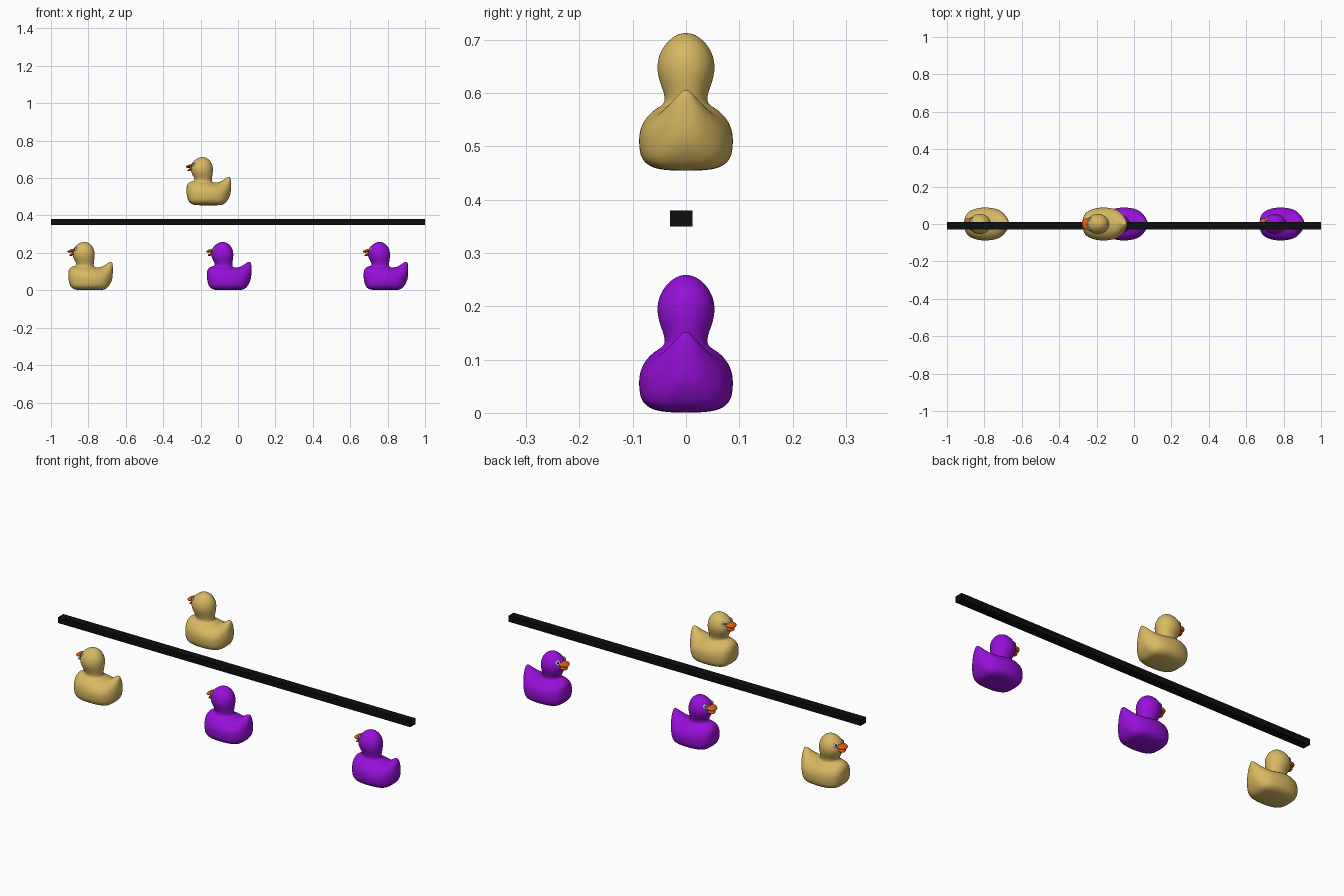
import bpy, bmesh, math
from mathutils import Vector, Matrix

if "Cube" in bpy.data.objects:
    bpy.data.objects.remove(bpy.data.objects["Cube"])


def material(name, rgb):
    m = bpy.data.materials.new(name)
    m.diffuse_color = (*rgb, 1)
    m.use_nodes = True
    m.node_tree.nodes["Principled BSDF"].inputs["Base Color"].default_value = m.diffuse_color
    return m


TAN = material("tan", (0.68, 0.48, 0.12))
PURPLE = material("purple", (0.31, 0.005, 0.70))
ORANGE = material("orange", (0.75, 0.11, 0.005))
PALE = material("pale_blue", (0.45, 0.55, 0.68))
BLACK = material("black", (0.004, 0.004, 0.004))


def add(name, mesh, mat, loc=(0, 0, 0)):
    ob = bpy.data.objects.new(name, mesh)
    ob.location = loc
    mesh.materials.clear()
    mesh.materials.append(mat)
    bpy.context.collection.objects.link(ob)
    return ob


def loft(bm, rings):
    """Skin closed rings of points and cap both ends."""
    rows = [[bm.verts.new(p) for p in ring] for ring in rings]
    n = len(rows[0])
    for a, b in zip(rows, rows[1:]):
        for i in range(n):
            j = (i + 1) % n
            bm.faces.new((a[i], a[j], b[j], b[i]))
    bm.faces.new(rows[0][::-1])
    bm.faces.new(rows[-1])


def power(v, e):
    return math.copysign(abs(v) ** e, v)


def body_ring(x, low, mid, high, width, top, n=24):
    """Cross-section with a squarish base; larger top exponent gives a sharper ridge."""
    pts = []
    for i in range(n):
        t = 2 * math.pi * i / n
        c, s = math.cos(t), math.sin(t)
        e = top if s > 0 else 0.6
        h = (high - mid) if s > 0 else (mid - low)
        pts.append((x, width * power(c, e), mid + h * power(s, e)))
    return pts


def neck_ring(z, rx, ry, cx, n=24):
    return [(cx + rx * math.cos(2 * math.pi * i / n),
             ry * math.sin(2 * math.pi * i / n), z) for i in range(n)]


# Body sections along x: x, bottom, widest height, top, half width, ridge
BODY = [
    (-0.118, 0.065, 0.08, 0.10, 0.020, 1.0),
    (-0.111, 0.030, 0.07, 0.118, 0.045, 1.0),
    (-0.096, 0.005, 0.06, 0.130, 0.067, 1.0),
    (-0.060, 0.000, 0.06, 0.134, 0.083, 0.95),
    (-0.020, 0.000, 0.06, 0.134, 0.090, 0.95),
    (0.025, 0.000, 0.06, 0.122, 0.088, 0.95),
    (0.058, 0.000, 0.06, 0.123, 0.081, 1.05),
    (0.084, 0.004, 0.066, 0.140, 0.068, 1.3),
    (0.105, 0.028, 0.080, 0.157, 0.044, 1.35),
    (0.117, 0.055, 0.095, 0.155, 0.025, 1.2),
    (0.121, 0.080, 0.110, 0.142, 0.012, 1.0),
]
# Neck and head sections upward: height, x radius, y radius, centre x
NECK = [
    (0.050, 0.065, 0.065, -0.038), (0.095, 0.062, 0.056, -0.038),
    (0.118, 0.051, 0.044, -0.030), (0.134, 0.046, 0.039, -0.027),
    (0.150, 0.049, 0.043, -0.029), (0.172, 0.058, 0.052, -0.034),
    (0.196, 0.062, 0.056, -0.036), (0.220, 0.057, 0.051, -0.036),
    (0.241, 0.043, 0.038, -0.034), (0.255, 0.022, 0.020, -0.032),
    (0.2595, 0.008, 0.008, -0.032),
]

# Fuse body with neck and head into one smooth skin
bm = bmesh.new()
loft(bm, [body_ring(*s) for s in BODY])
loft(bm, [neck_ring(*s) for s in NECK])
bmesh.ops.recalc_face_normals(bm, faces=bm.faces)
raw = bpy.data.meshes.new("duck_form")
bm.to_mesh(raw)
bm.free()
form = add("duck_form", raw, TAN)
form.modifiers.new("round", 'SUBSURF').levels = 2
remesh = form.modifiers.new("fuse", 'REMESH')
remesh.mode = 'VOXEL'
remesh.voxel_size = 0.005
soften = form.modifiers.new("soften", 'SMOOTH')
soften.factor = 0.5
soften.iterations = 6
bpy.context.view_layer.update()
skin = bpy.data.meshes.new_from_object(
    form.evaluated_get(bpy.context.evaluated_depsgraph_get()))
bpy.data.objects.remove(form)
skin.polygons.foreach_set("use_smooth", [True] * len(skin.polygons))


def ellipsoid(name, centre, radii, rot, mat, loc):
    b = bmesh.new()
    bmesh.ops.create_uvsphere(b, u_segments=20, v_segments=12, radius=1)
    b.transform(Matrix.Translation(centre) @ rot @ Matrix.Diagonal((*radii, 1)))
    me = bpy.data.meshes.new(name)
    b.to_mesh(me)
    b.free()
    me.polygons.foreach_set("use_smooth", [True] * len(me.polygons))
    return add(name, me, mat, loc)


def duck(label, mat, x, z):
    loc = (x, 0, z)
    add(label + "_body", skin.copy(), mat, loc)
    # Open bill
    ellipsoid(label + "_upper_bill", (-0.096, 0, 0.211), (0.026, 0.030, 0.009),
              Matrix.Rotation(math.radians(-12), 4, 'Y'), ORANGE, loc)
    ellipsoid(label + "_lower_bill", (-0.092, 0, 0.194), (0.022, 0.024, 0.007),
              Matrix.Rotation(math.radians(-24), 4, 'Y'), ORANGE, loc)
    # Eyes: thin lens plates laid on the head
    for side, s in (("left", -1), ("right", 1)):
        d = Vector((-0.74, 0.52 * s, 0.42)).normalized()
        c = Vector((-0.036, 0, 0.197)) + Vector((d.x * 0.060, d.y * 0.054, d.z * 0.058))
        rot = d.to_track_quat('Z', 'Y').to_matrix().to_4x4()
        ellipsoid(f"{label}_{side}_eye", c, (0.012, 0.012, 0.004), rot, PALE, loc)
        ellipsoid(f"{label}_{side}_pupil", c + d * 0.002, (0.006, 0.006, 0.0035),
                  rot, BLACK, loc)


duck("left_duck", TAN, -0.79, 0)
duck("middle_duck", PURPLE, -0.049, 0)
duck("right_duck", PURPLE, 0.789, 0)
duck("upper_duck", TAN, -0.158, 0.454)

# Long bar between the rows
b = bmesh.new()
bmesh.ops.create_cube(b, size=1)
b.transform(Matrix.Diagonal((2, 0.042, 0.03, 1)))
bar = bpy.data.meshes.new("bar")
b.to_mesh(bar)
b.free()
add("bar", bar, BLACK, (0, -0.009, 0.365))
